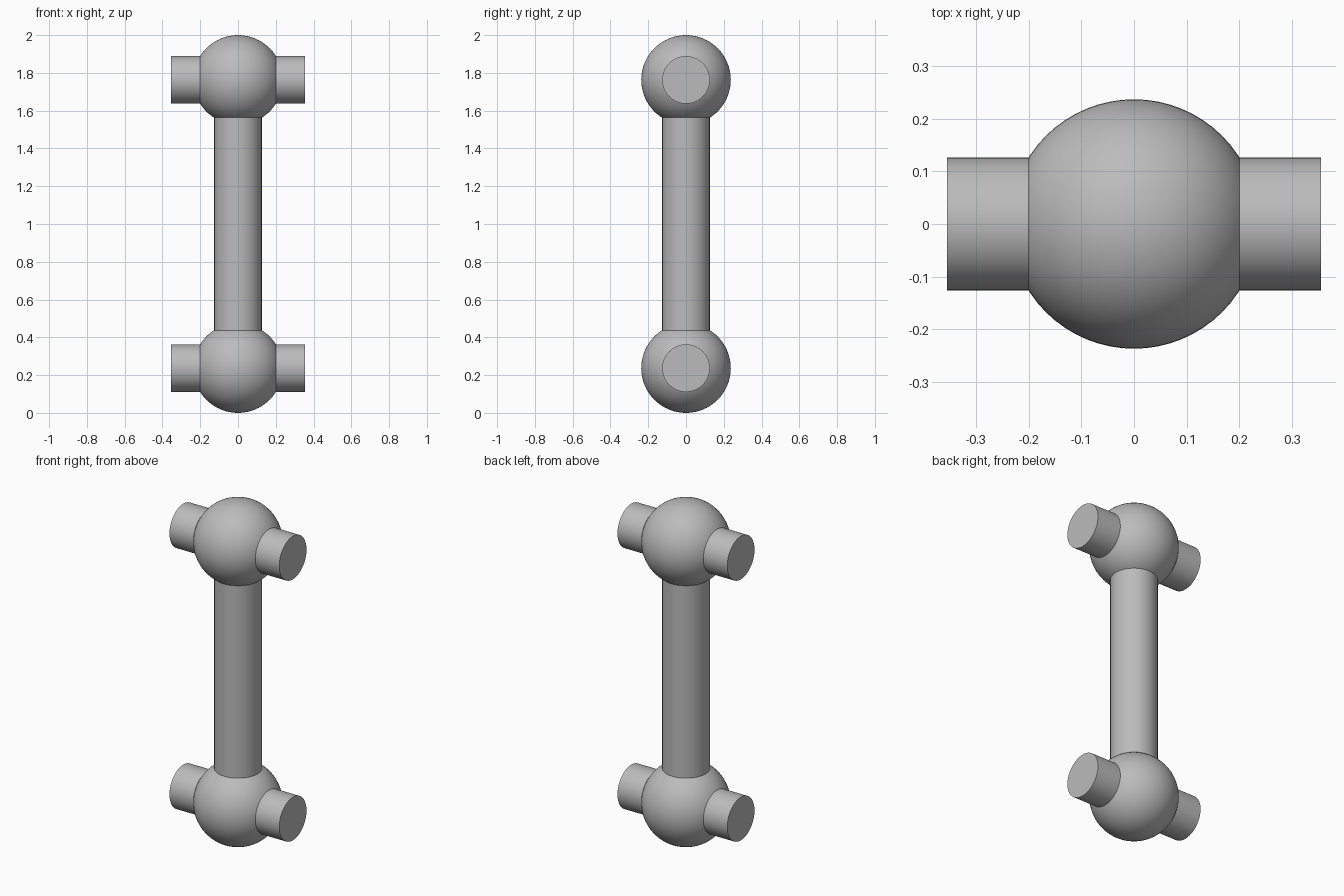
import bpy
import math

cube = bpy.data.objects.get("Cube")
if cube:
    bpy.data.objects.remove(cube, do_unlink=True)

BALL_R = 0.237
ROD_R = 0.126
PIN_END = 0.355
LOW_Z, HIGH_Z = BALL_R, 2 - BALL_R
# Distance from a ball's centre to the ring where a rod meets its surface
SEAM = math.sqrt(BALL_R ** 2 - ROD_R ** 2)
EMBED = 0.01

grey = bpy.data.materials.new("plain grey")
grey.use_nodes = True
colour = (0.5, 0.5, 0.5, 1)
grey.diffuse_color = colour
grey.node_tree.nodes["Principled BSDF"].inputs["Base Color"].default_value = colour


def finish(name):
    ob = bpy.context.object
    ob.name = name
    ob.data.materials.append(grey)
    bpy.ops.object.shade_smooth_by_angle(angle=math.radians(35))


def rod(name, centre, length, tilt=0):
    bpy.ops.mesh.primitive_cylinder_add(vertices=64, radius=ROD_R, depth=length,
                                        location=centre, rotation=(0, tilt, 0))
    finish(name)


# Ball joints, each with a side pin on the left and right
for level, z in (("lower", LOW_Z), ("upper", HIGH_Z)):
    bpy.ops.mesh.primitive_uv_sphere_add(segments=64, ring_count=32, radius=BALL_R,
                                         location=(0, 0, z))
    finish(level + "_ball")
    inner = SEAM - EMBED
    for side, sign in (("left", 1), ("right", -1)):
        rod(f"{level}_{side}_pin", (sign * (inner + PIN_END) / 2, 0, z),
            PIN_END - inner, math.pi / 2)

# Upright shaft joining the two balls
rod("shaft", (0, 0, 1), HIGH_Z - LOW_Z - 2 * (SEAM - EMBED))
